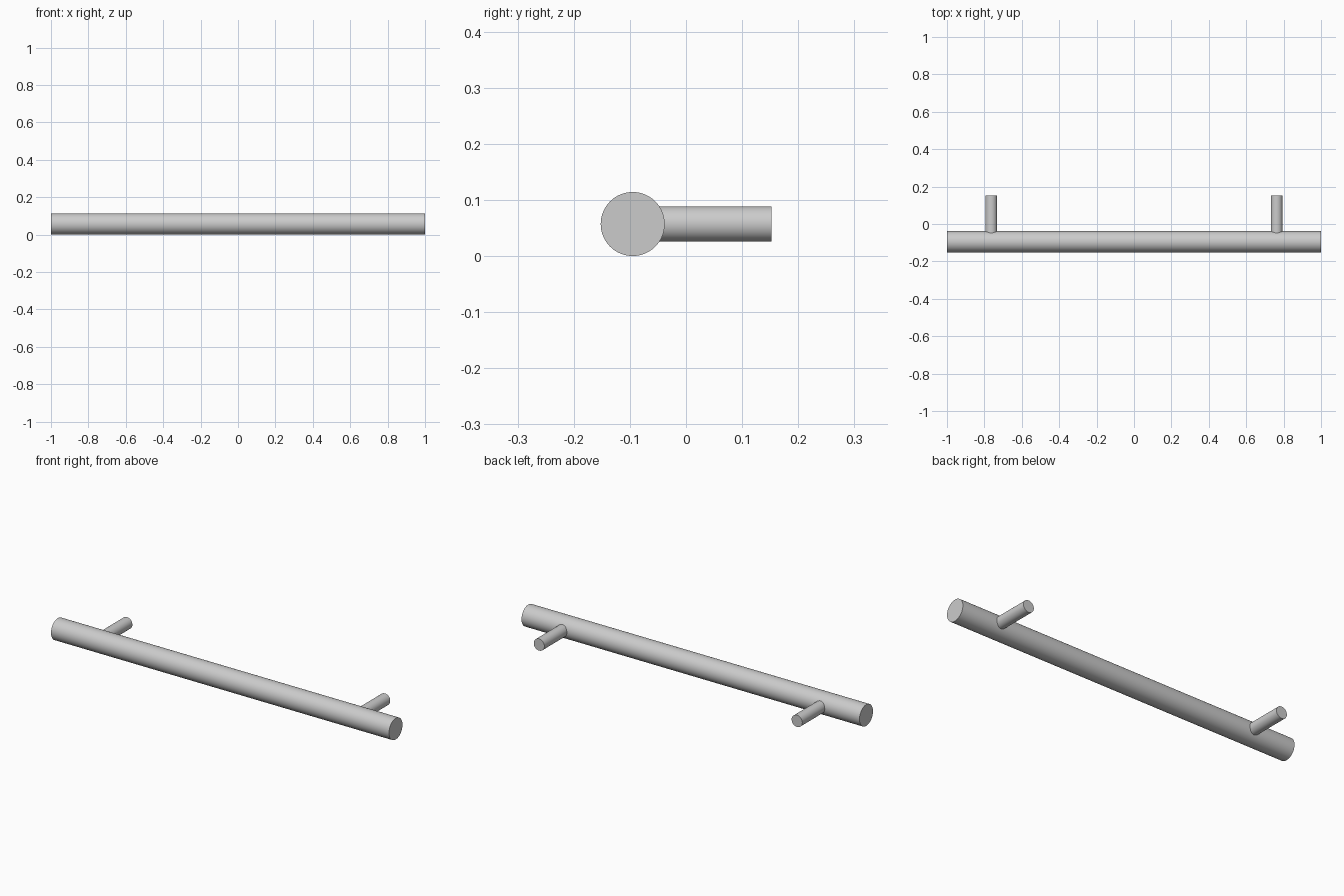
import bpy
from math import pi

if "Cube" in bpy.data.objects:
    bpy.data.objects.remove(bpy.data.objects["Cube"])

BAR_R, POST_R = 0.057, 0.0315
BAR_Y, BACK_Y = -0.095, 0.152
POST_X = 0.763


def rod(name, radius, length, location, rotation):
    bpy.ops.mesh.primitive_cylinder_add(vertices=96, radius=radius, depth=length,
                                        location=location, rotation=rotation)
    obj = bpy.context.object
    obj.name = name
    bpy.ops.object.transform_apply(location=False, rotation=True, scale=False)
    bpy.ops.object.shade_smooth_by_angle()
    return obj


# Long grip bar along x
rod("grip_bar", BAR_R, 2.0, (0, BAR_Y, BAR_R), (0, pi / 2, 0))

# Two mounting posts, seated just inside the back of the bar
post_start = BAR_Y + 0.045
for side, sign in (("left", -1), ("right", 1)):
    rod(f"{side}_mounting_post", POST_R, BACK_Y - post_start,
        (sign * POST_X, (BACK_Y + post_start) / 2, BAR_R), (pi / 2, 0, 0))
